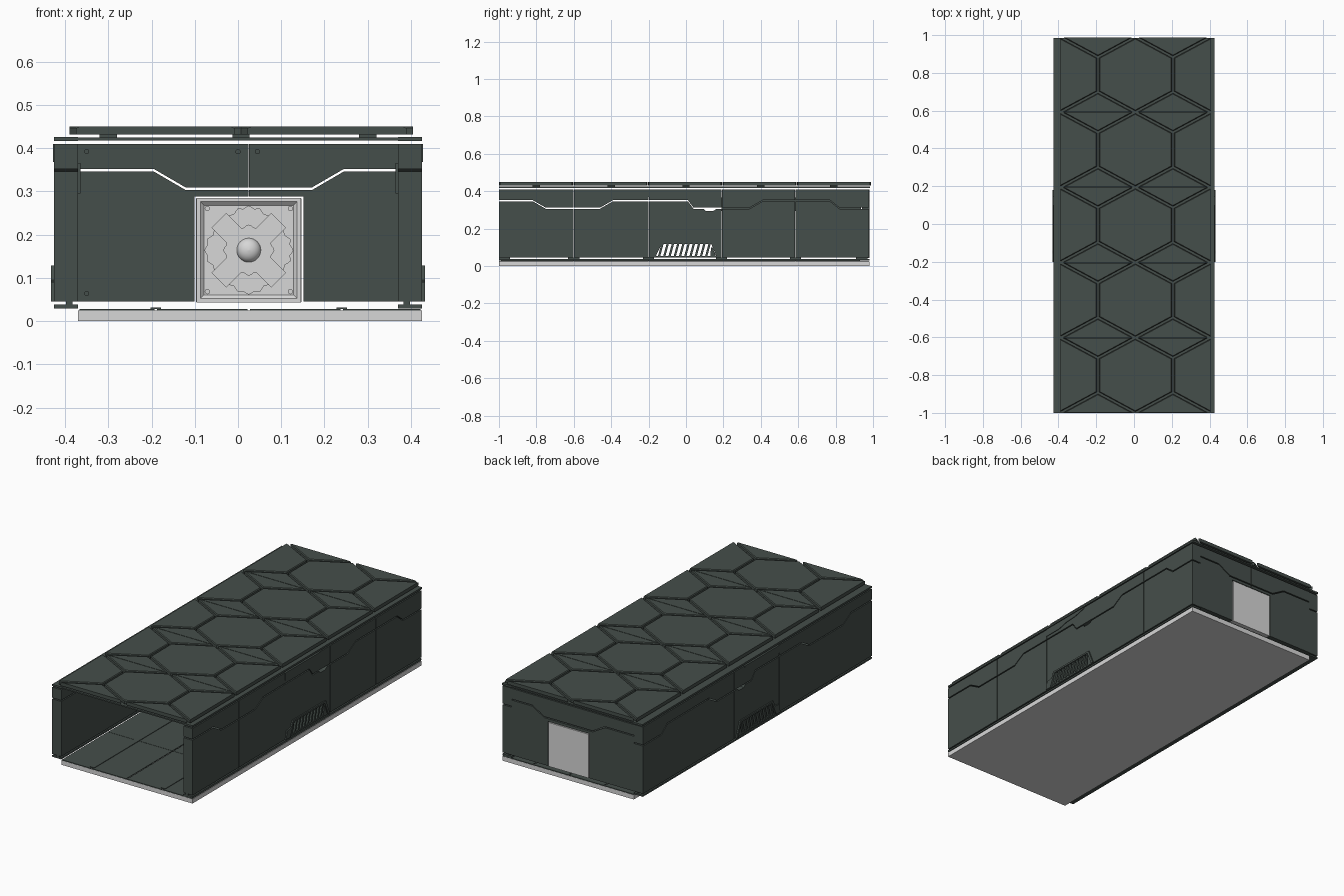
import bpy, bmesh, math
from mathutils import Vector

if "Cube" in bpy.data.objects:
    bpy.data.objects.remove(bpy.data.objects["Cube"])


def material(name, rgb):
    m = bpy.data.materials.new(name)
    m.diffuse_color = (*rgb, 1)
    m.use_nodes = True
    m.node_tree.nodes["Principled BSDF"].inputs["Base Color"].default_value = m.diffuse_color
    return m


GREEN = material("dark green metal", (0.06, 0.077, 0.069))
GREY = material("pale grey", (0.68, 0.68, 0.68))


def build(name, lofts, axis, mat=GREEN, mirror=False):
    """Make one object of lofts; a loft is a list of (outline, height) layers along axis."""
    place = {'x': lambda u, v, h: (h, u, v),
             'y': lambda u, v, h: (u, h, v),
             'z': lambda u, v, h: (u, v, h)}[axis]
    bm = bmesh.new()
    for layers in lofts:
        rings = [[bm.verts.new(place(u, v, h)) for u, v in pts] for pts, h in layers]
        bm.faces.new(rings[0])
        bm.faces.new(rings[-1])
        n = len(rings[0])
        for a, b in zip(rings, rings[1:]):
            for i in range(n):
                j = (i + 1) % n
                bm.faces.new((a[i], a[j], b[j], b[i]))
    bmesh.ops.recalc_face_normals(bm, faces=bm.faces)
    me = bpy.data.meshes.new(name)
    bm.to_mesh(me)
    bm.free()
    me.materials.append(mat)
    ob = bpy.data.objects.new(name, me)
    bpy.context.collection.objects.link(ob)
    if mirror:
        ob.modifiers.new("mirror", 'MIRROR')
    return ob


def prism(pts, a, b):
    return [(pts, a), (pts, b)]


def rect(u0, u1, v0, v1):
    return [(u0, v0), (u1, v0), (u1, v1), (u0, v1)]


def radial(cu, cv, n, fn):
    return [(cu + fn(t) * math.cos(t), cv + fn(t) * math.sin(t))
            for t in (2 * math.pi * i / n for i in range(n))]


def inset(pts, offset):
    """Move every edge of a convex counter-clockwise outline inward by offset(p, q)."""
    lines = []
    for i, p in enumerate(pts):
        p, q = Vector(p), Vector(pts[(i + 1) % len(pts)])
        d = (q - p).normalized()
        lines.append((p + Vector((-d.y, d.x)) * offset(p, q), d))
    out = []
    for i in range(len(pts)):
        (p, d), (q, e) = lines[i - 1], lines[i]
        w = q - p
        s = (w.x * e.y - w.y * e.x) / (d.x * e.y - d.y * e.x)
        out.append(tuple(p + d * s))
    return out


# Floor: pale slab with thin dark planks
build("floor_slab", [prism(rect(-0.37, 0.425, -1, 0.98), 0, 0.024)], 'z', GREY)
plank_x = [-0.37, -0.19, 0.025, 0.24, 0.425]
rows = [-1, -0.6, -0.2, 0.19, 0.585, 0.98]
build("floor_planks", [prism(rect(x0 + 0.003, x1 - 0.003, y0 + 0.001, y1 - 0.001), 0.024, 0.028)
                       for x0, x1 in zip(plank_x, plank_x[1:])
                       for y0, y1 in zip(rows, rows[1:])], 'z')
build("floor_strips", [prism(rect(x - 0.012, x + 0.012, -0.99, 0.93), 0.028, 0.031)
                       for x in (-0.19, 0.24)], 'z')

# Lower rails and the small spacers carrying the walls
build("lower_rail", [prism(rect(0.37, 0.425, -1, 0.98), 0.029, 0.038)], 'z', mirror=True)
build("rail_spacers", [prism(rect(0.383, 0.398, y - 0.03, y + 0.03), 0.038, 0.046)
                       for y in (-0.97, -0.6, -0.2, 0.19, 0.585, 0.94)], 'z', mirror=True)

# Side walls: five panels, each split by a stepped seam (y, z, gap)
Z0, Z1, G = 0.045, 0.41, 0.006
seam = [(-1, .352, G), (-.82, .352, G), (-.75, .312, G), (-.46, .312, G), (-.39, .352, G),
        (.01, .352, G), (.04, .312, G), (.095, .312, G), (.105, .312, .018), (.145, .312, .018),
        (.165, .312, G), (.34, .312, G), (.41, .352, G), (.77, .352, G), (.82, .312, G),
        (.98, .312, G)]


def seam_at(y):
    for (a, za, ga), (b, zb, gb) in zip(seam, seam[1:]):
        if a <= y <= b:
            t = (y - a) / (b - a)
            return (y, za + t * (zb - za), ga + t * (gb - ga))


vent_in = [(-.165, Z0), (-.13, .118), (.135, .118), (.165, Z0)]
lower, upper = [], []
for i, (y0, y1) in enumerate(zip(rows, rows[1:])):
    y0, y1 = y0 + (0.0015 if i else 0), y1 - 0.0015
    path = [seam_at(y0)] + [s for s in seam if y0 < s[0] < y1] + [seam_at(y1)]
    foot = [(y0, Z0)] + (vent_in if i == 2 else []) + [(y1, Z0)]
    lower.append(prism(foot + [(y, z - g) for y, z, g in reversed(path)], 0.37, 0.425))
    upper.append(prism([(y, z) for y, z, g in path] + [(y1, Z1), (y0, Z1)], 0.37, 0.425))
build("side_wall_lower", lower, 'x', mirror=True)
build("side_wall_upper", upper, 'x', mirror=True)
build("seam_backing", [prism(rect(0.19, 0.935, 0.295, 0.365), 0.364, 0.37)], 'x', mirror=True)
build("side_flap", [prism([(-.2, .368), (-.1, .368), (-.04, .382), (.03, .386), (.1, .402),
                           (.1, .41), (-.2, .41)], 0.425, 0.428)], 'x', mirror=True)

# Side vents: raised lip and slanted slats
build("vent_lip", [prism([(-.2, Z0), (-.19, .09), (-.155, .095), (-.14, .128), (.145, .128),
                          (.18, Z0)] + vent_in[::-1], 0.425, 0.432)], 'x', mirror=True)
slats = []
for i in range(11):
    y = -0.15 + i * 0.028
    slats.append(prism([(y, 0.052), (y + 0.012, 0.052), (y + 0.03, 0.118), (y + 0.018, 0.118)]
                       if i < 10 else [(y, 0.052), (y + 0.03, 0.052), (y + 0.012, 0.1), (y + 0.004, 0.1)],
                       0.405, 0.427))
slats.append(prism(rect(-0.165, 0.165, Z0, 0.053), 0.405, 0.427))
build("vent_slats", slats, 'x', mirror=True)

# Back wall: two halves with a stepped seam around the centre panel
CX, CZ = 0.025, 0.164
low, up = [], []
for s, end in ((-1, -0.37), (1, 0.37)):
    c, p, a, b = CX + s * 0.001, CX + s * 0.126, CX + s * 0.146, CX + s * 0.22
    low.append(prism([(end, Z0), (p, Z0), (p, 0.288), (c, 0.288), (c, 0.303), (a, 0.303),
                      (b, 0.346), (end, 0.346)], 0.94, 0.98))
    up.append(prism([(c, 0.309), (a, 0.309), (b, 0.352), (end, 0.352), (end, Z1), (c, Z1)], 0.94, 0.98))
build("back_wall_lower", low, 'y')
build("back_wall_upper", up, 'y')
build("wall_bolts", [prism(radial(x, z, 12, lambda t: 0.006), 0.936, 0.945)
                     for x, z in ((-.35, .392), (0, .392), (.045, .392), (-.35, .064))], 'y')

# Ornamented centre panel, its relief facing the inside
build("centre_panel", [prism(rect(CX - .122, CX + .122, CZ - .12, CZ + .12), 0.942, 0.981)], 'y', GREY)


def square(h, k=0):
    pts = [(-h, -h), (h, -h), (h, h), (-h, h)]
    return [(CX + u, CZ + v) for u, v in pts[k:] + pts[:k]]


frame = []
for k in range(4):
    o, i1, i2 = square(0.121, k), square(0.112, k), square(0.102, k)
    frame.append([([o[0], o[1], i2[1], i2[0]], 0.943), ([o[0], o[1], i1[1], i1[0]], 0.934)])
build("panel_frame", frame, 'y', GREY)
build("panel_rosette", [
    prism(radial(CX, CZ, 96, lambda t: 0.093 + 0.007 * math.cos(4 * t) + 0.003 * math.cos(24 * t)), 0.938, 0.943),
    prism(radial(CX, CZ, 72, lambda t: 0.056 + 0.003 * math.cos(12 * t)), 0.932, 0.939),
    prism(radial(CX, CZ, 48, lambda t: 0.042), 0.929, 0.933)], 'y', GREY)
build("panel_diamonds", [prism(radial(CX + su * .052, CZ + sv * .052, 4, lambda t: 0.034), 0.934, 0.939)
                         for su in (-1, 1) for sv in (-1, 1)], 'y', GREY)
build("panel_screws", [prism(radial(CX + su * .096, CZ + sv * .096, 12, lambda t: 0.006), 0.934, 0.943)
                       for su in (-1, 1) for sv in (-1, 1)], 'y', GREY)
arc = [(0.028 * math.cos(a), 0.93 - 0.022 * math.sin(a)) for a in
       (math.radians(d) for d in (0, 15, 30, 45, 60, 75, 88))]
dome = build("panel_dome", [[(radial(CX, CZ, 32, lambda t, r=r: r), h) for r, h in arc]], 'y', GREY)
for f in dome.data.polygons:
    f.use_smooth = len(f.vertices) == 4

# Roof plate with its side rails
build("roof_plate", [prism(rect(-0.37, 0.37, -1, 0.985), 0.418, 0.425)], 'z')
build("roof_rail", [prism(rect(0.37, 0.425, -1, 0.985), 0.416, 0.426)], 'z', mirror=True)

# Roof tiles: hexagons, half hexagons at the sides, triangles between them
X = [-0.39, -0.191, 0.007, 0.206, 0.405]


def tile(pts):
    def gap(extra):
        def f(p, q):
            if abs(p.y - q.y) < 1e-6:
                return 0.0015
            if abs(p.x - q.x) < 1e-6 and (p.x < X[0] + .01 or p.x > X[4] - .01):
                return 0.0
            return 0.006 + extra
        return f
    lo, hi = inset(pts, gap(0)), inset(pts, gap(0.004))
    return [(lo, 0.431), (lo, 0.446), (hi, 0.45)]


hexes, triangles = [], []
for r in range(5):
    y0 = -1 + r * 0.398
    y4 = y0 + 0.398
    y1, y3 = y0 + 0.107, y4 - 0.107
    hexes.append(tile([(X[2], y0), (X[3], y1), (X[3], y3), (X[2], y4), (X[1], y3), (X[1], y1)]))
    hexes.append(tile([(X[0], y0), (X[1], y1), (X[1], y3), (X[0], y4)]))
    hexes.append(tile([(X[4], y0), (X[4], y4), (X[3], y3), (X[3], y1)]))
    for k in (0, 2):
        triangles.append(tile([(X[k], y0), (X[k + 2], y0), (X[k + 1], y1)]))
        triangles.append(tile([(X[k + 2], y4), (X[k], y4), (X[k + 1], y3)]))
build("roof_hex_tiles", hexes, 'z')
build("roof_triangle_tiles", triangles, 'z')
# Small blocks between roof plate and tiles
build("roof_spacers", [prism(rect(x - 0.02, x + 0.02, y - 0.02, y + 0.02), 0.424, 0.432)
                       for x in (-0.3, 0.007, 0.3) for y in (-0.8, -0.4, 0, 0.4, 0.79)], 'z')
